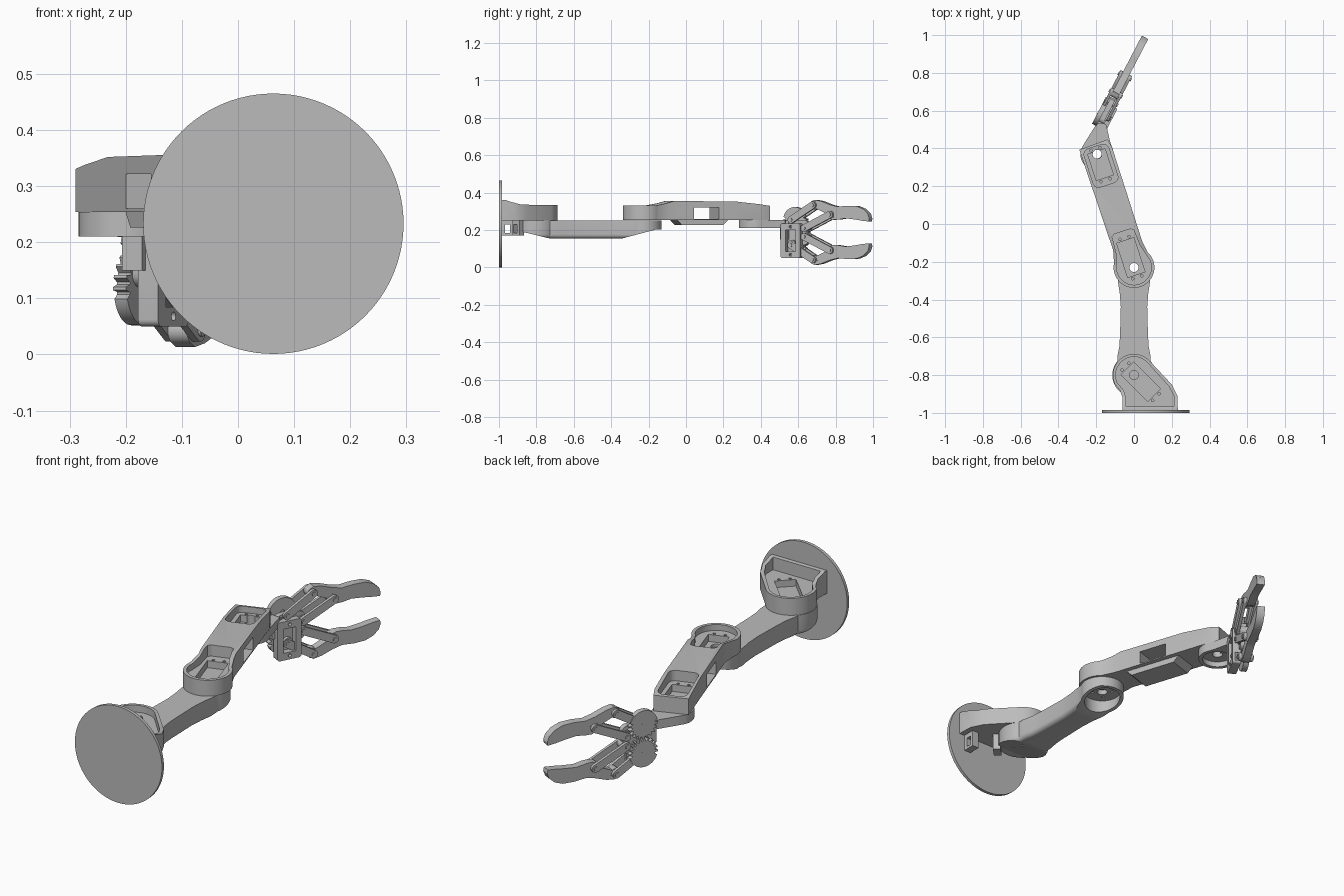
import bpy, bmesh, math
from mathutils import Matrix, Vector

cube = bpy.data.objects.get("Cube")
if cube:
    bpy.data.objects.remove(cube, do_unlink=True)

GREY = (0.5, 0.5, 0.5, 1)
mat = bpy.data.materials.new("printed grey plastic")
mat.use_nodes = True
mat.diffuse_color = GREY
bsdf = next(n for n in mat.node_tree.nodes if n.type == 'BSDF_PRINCIPLED')
bsdf.inputs["Base Color"].default_value = GREY

ID = Matrix.Identity(4)
UP = Matrix.Rotation(math.pi / 2, 4, 'X')  # profile drawn in a vertical plane


def frame(x, y, deg):
    return Matrix.Translation((x, y, 0)) @ Matrix.Rotation(math.radians(deg), 4, 'Z')


def arc(cx, cy, r, a0=0, a1=360, n=40):
    full = abs(a1 - a0) == 360
    steps = n if full else n + 1
    return [(cx + r * math.cos(math.radians(a0 + (a1 - a0) * i / n)),
             cy + r * math.sin(math.radians(a0 + (a1 - a0) * i / n))) for i in range(steps)]


def rect(x0, y0, x1, y1):
    return [(x0, y0), (x1, y0), (x1, y1), (x0, y1)]


def rounded(x0, y0, x1, y1, r):
    return (arc(x1 - r, y1 - r, r, 0, 90, 6) + arc(x0 + r, y1 - r, r, 90, 180, 6)
            + arc(x0 + r, y0 + r, r, 180, 270, 6) + arc(x1 - r, y0 + r, r, 270, 360, 6))


def bar(p, q, r):
    """Outline of a round-ended strip between two points."""
    a = math.degrees(math.atan2(q[1] - p[1], q[0] - p[0]))
    return arc(*q, r, a - 90, a + 90, 10) + arc(*p, r, a + 90, a + 270, 10)


def prism(name, pts, a, b, m=ID, round_low=0.0):
    bm = bmesh.new()
    low = [bm.verts.new((x, y, a)) for x, y in pts]
    top = [bm.verts.new((x, y, b)) for x, y in pts]
    base = bm.faces.new(low)
    bm.faces.new(top)
    for i in range(len(pts)):
        j = (i + 1) % len(pts)
        bm.faces.new((low[i], low[j], top[j], top[i]))
    bmesh.ops.recalc_face_normals(bm, faces=bm.faces)
    if round_low:
        bmesh.ops.bevel(bm, geom=list(base.edges), offset=round_low, segments=5,
                        profile=0.5, affect='EDGES')
    bm.transform(m)
    bmesh.ops.recalc_face_normals(bm, faces=bm.faces)
    me = bpy.data.meshes.new(name)
    bm.to_mesh(me)
    bm.free()
    ob = bpy.data.objects.new(name, me)
    me.materials.append(mat)
    bpy.context.collection.objects.link(ob)
    return ob


def combine(ob, tool, op='DIFFERENCE'):
    mod = ob.modifiers.new("cut", 'BOOLEAN')
    mod.operation, mod.object, mod.solver = op, tool, 'EXACT'
    bpy.context.view_layer.objects.active = ob
    bpy.ops.object.modifier_apply(modifier=mod.name)
    bpy.data.objects.remove(tool, do_unlink=True)


def cut(ob, pts, a, b, m=ID):
    combine(ob, prism("cutter", pts, a, b, m))


def servo_seat(ob, m, x0, x1):
    """Rectangular servo pocket with a pair of screw holes past each end."""
    cut(ob, rect(x0, -.048, x1, .048), .268, .5, m)
    for x in (x0 - .014, x1 + .014):
        for y in (-.025, .025):
            cut(ob, arc(x, y, .007, n=12), .28, .5, m)


# Round wall plate
prism("base_disc", arc(.063, .233, .232, n=96), .985, 1.0, UP)

# Shoulder housing
shoulder = frame(0, -.8, -45)
pod = prism("shoulder_housing", arc(0, -.8, .112, 45, 205, 32)
            + [(-.075, -.88), (-.06, -.92), (-.062, -.987), (.232, -.987), (.23, -.91), (.2, -.85)],
            .252, .362)
cut(pod, [(-.99, .37), (-.94, .352), (-.88, .336), (-.6, .332), (-.6, .5), (-.99, .5)],
    -.5, .5, frame(0, 0, 90) @ UP)
cut(pod, arc(0, -.8, .097, 45, 205, 32)
    + [(-.055, -.88), (-.042, -.92), (-.042, -.965), (.212, -.965), (.212, -.91), (.185, -.86)], .3, .5)
servo_seat(pod, shoulder, -.05, .15)
cut(pod, arc(0, -.8, .024, n=24), .1, .5)

# Servo clips under the housing
for name, m in (("outer_clip", frame(.185, -.955, 90)), ("inner_clip", frame(.075, -.9, 45))):
    clip = prism(name, rect(-.03, .172, .03, .256), -.018, .018, m @ UP)
    cut(clip, rect(-.013, .185, .013, .23), -.1, .1, m @ UP)

# Upper arm: waisted outline trimmed by its side profile
A = frame(0, -.8, 90)
flare = [(.1, .088), (.15, .078), (.21, .074), (.36, .07), (.43, .075), (.48, .083)]
outline = (arc(0, 0, .115, 50, 310, 40) + [(l, -w) for l, w in flare]
           + arc(.57, 0, .1, -120, 120, 32) + [(l, w) for l, w in reversed(flare)])
arm = prism("upper_arm", outline, .155, .252, A, round_low=.022)
combine(arm, prism("side", [(-.2, .19), (-.08, .192), (.08, .153), (.45, .153), (.64, .203), (.8, .203),
                            (.8, .3), (-.2, .3)], -.3, .3, A @ UP), 'INTERSECT')
for l, r in ((0, .094), (.57, .082)):
    cut(arm, arc(l, 0, r), .05, .226, A)
    cut(arm, arc(l, 0, .024, n=24), .05, .4, A)
    for k in range(4):
        t = math.radians(45 + 90 * k)
        cut(arm, arc(l + .045 * math.cos(t), .045 * math.sin(t), .007, n=10), .05, .4, A)

# Forearm
F = frame(0, -.23, 108)
forearm = prism("forearm", arc(0, 0, .108, 60, 300, 40)
                + [(.12, -.084), (.64, -.086), (.688, -.076), (.682, .083), (.12, .077)], .254, .36, F)
combine(forearm, prism("side", [(-.2, .2), (.8, .2), (.7, .328), (.63, .338), (.5, .352), (.15, .356),
                                (.1, .342), (.04, .331), (-.2, .33)], -.3, .3, F @ UP), 'INTERSECT')
cut(forearm, arc(0, 0, .092, 65, 295, 32) + [(.1, -.066), (.19, -.06), (.2, -.045), (.2, .045), (.19, .06), (.1, .066)],
    .302, .5, F)
cut(forearm, rounded(.46, -.068, .672, .068, .03), .302, .5, F)
servo_seat(forearm, F, -.04, .15)
servo_seat(forearm, F, .5, .645)
cut(forearm, rect(.26, .26, .4, .322), -.3, .3, F @ UP)
for side in (-1, 1):
    for l0, l1 in ((.175, .25), (.41, .48)):
        cut(forearm, rect(l0, .278, l1, .302), side * .066, side * .2, F @ UP)
for l in (0, .63):
    cut(forearm, arc(l, 0, .024, n=24), .1, .5, F)
prism("forearm_belly", [(.17, .256), (.2, .226), (.43, .226), (.46, .256)], -.062, .062, F @ UP)

# Wrist link
wrist = prism("wrist_link", arc(-.196, .37, .088, 160, 375, 32)
              + [(-.125, .43), (-.148, .53), (-.195, .535), (-.255, .44)], .21, .2535)
cut(wrist, arc(-.196, .37, .07), .1, .236)
cut(wrist, arc(-.196, .37, .024, n=24), .1, .4)
prism("wrist_mount", rect(-.02, .15, .03, .245), -.02, .02, frame(-.18, .53, 62.5) @ UP)

# Gripper, drawn in its own tilted upright plane
G = frame(-.18, .53, 62.5) @ UP
MID = .1875


def place(pts, lower):
    """World y to distance along the gripper, flipped for the lower jaw."""
    return [((y - .53) / .887, 2 * MID - z if lower else z) for y, z in pts]


def gear(c, lower):
    """Sector gear: toothed towards its partner, plain on the outside."""
    pts, n = [], 80
    inward = 90 if lower else -90
    for i in range(n):
        a = 360 * i / n
        off = abs((a - inward + 180) % 360 - 180)
        r = .068 if off > 105 else (.07 if i % 4 < 2 else .056)
        pts.append((c[0] + r * math.cos(math.radians(a)), c[1] + r * math.sin(math.radians(a))))
    return pts


plate = prism("gripper_plate", rounded(.005, .12, .145, .255, .025), -.014, .014, G)
bracket = prism("servo_bracket", rounded(-.005, .05, .113, .236, .012), .005, .045, G)
cut(bracket, rect(.025, .085, .085, .2), .015, .1, G)
for z in (.068, .218):
    cut(bracket, arc(.055, z, .008, n=12), .03, .1, G)
prism("servo_horn", arc(.055, .125, .022, n=20), .01, .03, G)

finger = [(.672, .325), (.675, .35), (.695, .362), (.73, .355), (.78, .335), (.82, .325), (.87, .33),
          (.92, .328), (.955, .313), (.98, .288), (.988, .262), (.985, .246), (.95, .25), (.91, .257),
          (.86, .263), (.82, .256), (.79, .255), (.768, .268), (.75, .292), (.71, .312)]
joints = [(.575, .255), (.69, .333), (.645, .21), (.782, .283)]
for lower in (False, True):
    tag = "lower_" if lower else "upper_"
    prism(tag + "finger", place(finger, lower), -.019, .019, G)
    hub, knuckle, root, elbow = place(joints, lower)
    wheel = prism(tag + "gear", gear(hub, lower), -.038, -.012, G)
    cut(wheel, arc(*hub, .01, n=16), -.1, 0, G)
    for s in (-1, 1):
        for label, p, q in (("drive_link", hub, knuckle), ("guide_link", root, elbow)):
            lo, hi = sorted((s * .0195, s * .034))
            prism(tag + label, bar(p, q, .019), lo, hi, G)
            for c in (p, q):
                lo, hi = sorted((s * .03, s * .039))
                prism(tag + "bolt", arc(*c, .01, n=16), lo, hi, G)
    for c in (knuckle, elbow, root):
        prism(tag + "pivot_boss", arc(*c, .024, n=24), -.0192, .0192, G)

# Smooth curved walls, keep corners crisp
bpy.ops.object.select_all(action='DESELECT')
for ob in bpy.context.scene.objects:
    if ob.type == 'MESH' and mat.name in ob.data.materials:
        ob.select_set(True)
        bpy.context.view_layer.objects.active = ob
bpy.ops.object.shade_smooth_by_angle(angle=math.radians(30))
